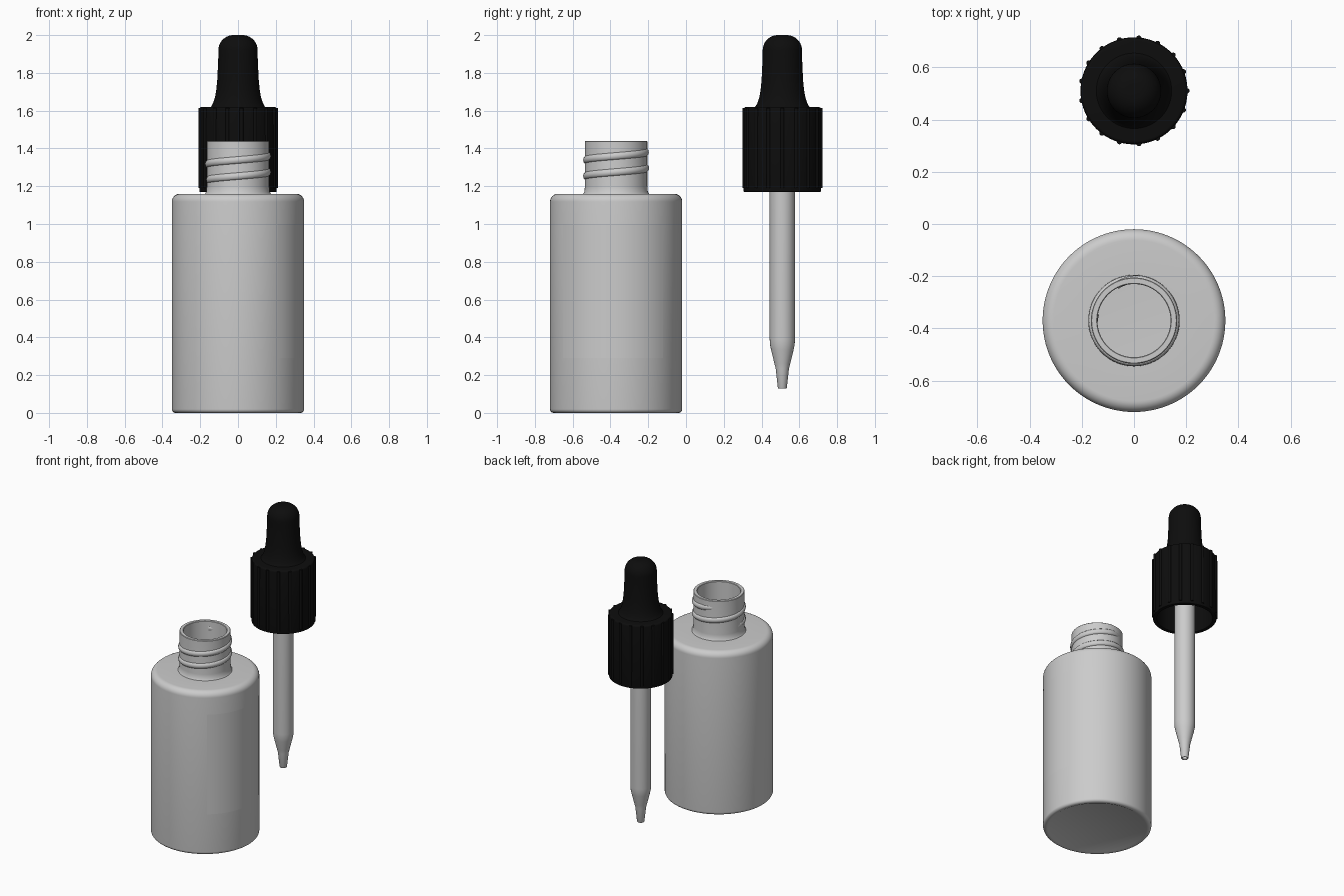
import bpy, bmesh, math
from math import sin, cos, pi, radians

if "Cube" in bpy.data.objects:
    bpy.data.objects.remove(bpy.data.objects["Cube"])

BOTTLE = (0, -0.37, 0)
DROPPER = (0, 0.51, 0)

black = bpy.data.materials.new("black_rubber")
black.diffuse_color = (0.004, 0.004, 0.004, 1)
black.use_nodes = True
black.node_tree.nodes["Principled BSDF"].inputs["Base Color"].default_value = black.diffuse_color


def arc(cr, cz, r, a0, a1, n=6):
    """Profile points (radius, height) along a fillet."""
    return [(cr + r * cos(radians(a0 + (a1 - a0) * i / n)),
             cz + r * sin(radians(a0 + (a1 - a0) * i / n))) for i in range(n + 1)]


def finish(bm, name, loc, mat=None, angle=35):
    bmesh.ops.remove_doubles(bm, verts=bm.verts, dist=1e-5)
    bmesh.ops.recalc_face_normals(bm, faces=bm.faces)
    me = bpy.data.meshes.new(name)
    bm.to_mesh(me)
    bm.free()
    me.shade_smooth()
    me.set_sharp_from_angle(angle=radians(angle))
    ob = bpy.data.objects.new(name, me)
    ob.location = loc
    bpy.context.collection.objects.link(ob)
    if mat:
        me.materials.append(mat)
    return ob


def lathe(name, profile, loc, mat=None, a0=0, a1=360, steps=96):
    bm = bmesh.new()
    verts = [bm.verts.new((r * cos(radians(a0)), r * sin(radians(a0)), z)) for r, z in profile]
    edges = [bm.edges.new(p) for p in zip(verts, verts[1:])]
    bmesh.ops.spin(bm, geom=verts + edges, cent=(0, 0, 0), axis=(0, 0, 1),
                   angle=radians(a1 - a0), steps=steps)
    return finish(bm, name, loc, mat)


# Bottle: outer wall, neck, rim, then inner wall
lathe("bottle",
      [(0, 0.005)] + [(0.31, 0.005), (0.32, 0)] + arc(0.33, 0.02, 0.02, -90, 0)
      + arc(0.308, 1.118, 0.042, 0, 90, 8)
      + [(0.175, 1.16), (0.168, 1.17), (0.165, 1.2), (0.165, 1.437), (0.162, 1.44),
         (0.143, 1.44), (0.14, 1.437), (0.14, 1.15)]
      + arc(0.29, 1.10, 0.03, 90, 0) + arc(0.30, 0.05, 0.02, 0, -90) + [(0, 0.03)],
      BOTTLE)

# Label on the right-hand side
lathe("label", [(0.3506, 0.29), (0.3506, 1.0)], BOTTLE, a0=-53, a1=45, steps=32)

# Screw thread: helix with a round section, fading at both ends
bm = bmesh.new()
turns, pitch, n, sides = 1.85, 0.085, 150, 10
rings = []
for i in range(n + 1):
    t = i / n
    a = radians(170) + t * turns * 2 * pi
    zc = 1.23 + t * turns * pitch
    fade = min(1, t / 0.05, (1 - t) / 0.05)
    base = 0.150 + 0.010 * fade
    ring = []
    for k in range(sides):
        b = 2 * pi * k / sides
        r = base + 0.0145 * cos(b)
        ring.append(bm.verts.new((r * cos(a), r * sin(a), zc + 0.02 * sin(b))))
    rings.append(ring)
for p, q in zip(rings, rings[1:]):
    for k in range(sides):
        j = (k + 1) % sides
        bm.faces.new((p[k], p[j], q[j], q[k]))
bm.faces.new(rings[0])
bm.faces.new(rings[-1])
finish(bm, "screw_thread", BOTTLE, angle=60)

# Screw cap: hollow shell open at the bottom
lathe("cap",
      [(0, 1.57), (0.18, 1.57), (0.18, 1.172), (0.183, 1.17)]
      + arc(0.201, 1.174, 0.004, -90, 0, 3) + arc(0.192, 1.608, 0.012, 0, 90, 4)
      + [(0, 1.62)],
      DROPPER, black)

# Grip ribs around the cap
RIBS = 17
bm = bmesh.new()
for i in range(RIBS):
    a = 2 * pi * i / RIBS
    new = bmesh.ops.create_cone(bm, cap_ends=True, segments=12, radius1=0.01,
                                radius2=0.01, depth=0.425)["verts"]
    bmesh.ops.translate(bm, verts=new, vec=(0.203 * cos(a), 0.203 * sin(a), 1.4025))
finish(bm, "cap_ribs", DROPPER, black)

# Rubber bulb with flared foot
lathe("bulb",
      [(0.15, 1.615), (0.142, 1.622), (0.132, 1.64), (0.122, 1.67), (0.115, 1.71),
       (0.110, 1.76), (0.107, 1.82), (0.104, 1.89)]
      + arc(0.024, 1.92, 0.08, 0, 90, 10) + [(0, 2.0)],
      DROPPER, black)

# Glass pipette: hollow tube with tapered tip
lathe("pipette",
      [(0.058, 1.57), (0.058, 0.365), (0.027, 0.24), (0.016, 0.133), (0.018, 0.13),
       (0.022, 0.13), (0.024, 0.134), (0.035, 0.235), (0.042, 0.262), (0.060, 0.335),
       (0.065, 0.36), (0.067, 0.39), (0.067, 1.57)],
      DROPPER, steps=48)
